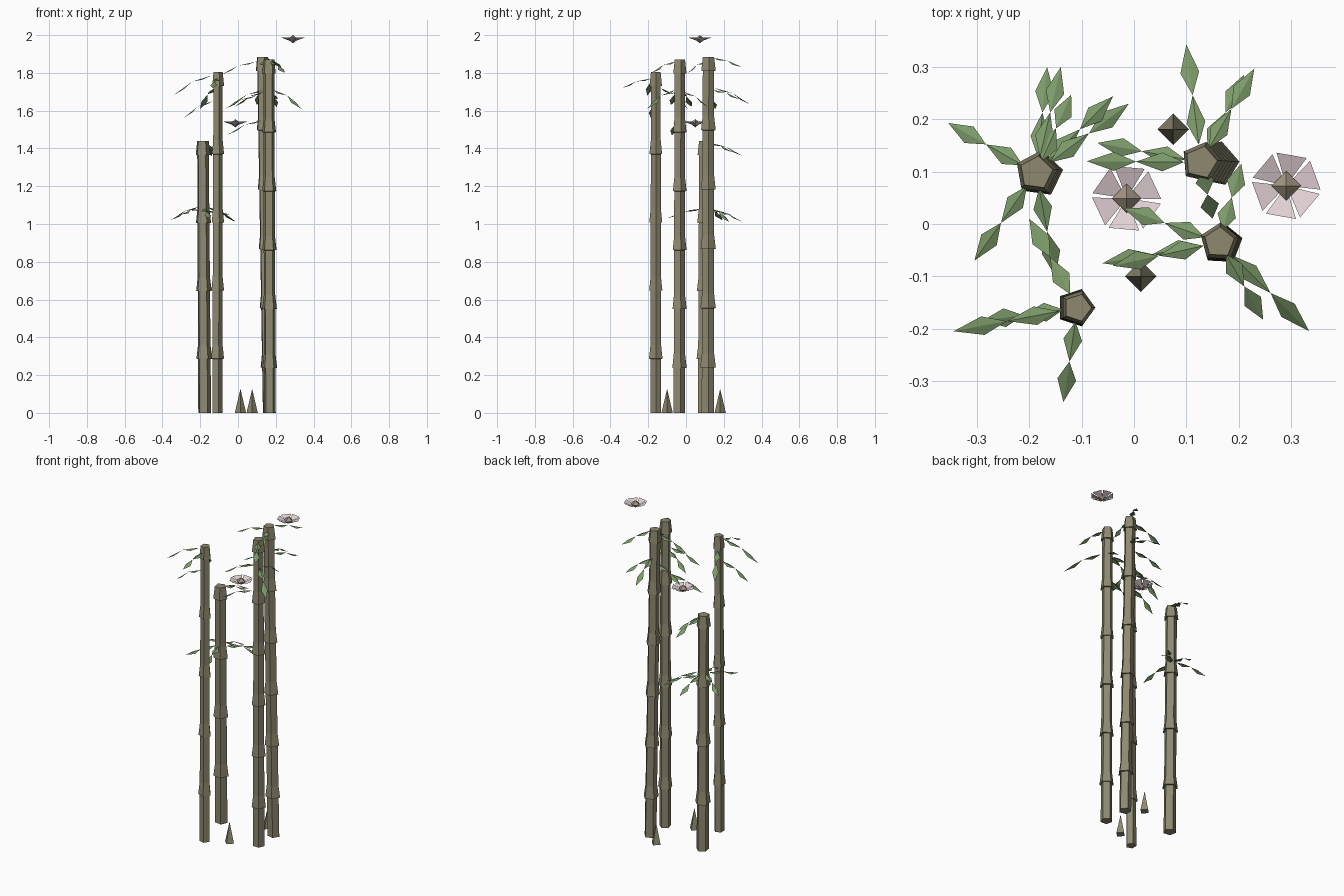
import bpy
from math import cos, sin, pi, radians
from mathutils import Vector

if "Cube" in bpy.data.objects:
    bpy.data.objects.remove(bpy.data.objects["Cube"])


def material(name, rgb):
    m = bpy.data.materials.new(name)
    m.diffuse_color = (*rgb, 1)
    m.use_nodes = True
    m.node_tree.nodes["Principled BSDF"].inputs["Base Color"].default_value = m.diffuse_color
    return m


CANE = material("cane", (0.27, 0.25, 0.16))
LEAF = material("leaf_green", (0.20, 0.32, 0.14))
PETAL = material("petal_pink", (0.78, 0.65, 0.68))
CORE = material("core_tan", (0.36, 0.30, 0.22))


def make(name, verts, faces, mat):
    me = bpy.data.meshes.new(name)
    me.from_pydata([tuple(v) for v in verts], [], faces)
    me.materials.append(mat)
    ob = bpy.data.objects.new(name, me)
    bpy.context.collection.objects.link(ob)
    return ob


def loft(name, rings, n, mat, rot=0.0):
    """Capped n-sided tube through rings of (x, y, z, radius)."""
    verts = [(x + r * cos(rot + 2 * pi * i / n), y + r * sin(rot + 2 * pi * i / n), z)
             for x, y, z, r in rings for i in range(n)]
    faces = [(k * n + i, k * n + (i + 1) % n, (k + 1) * n + (i + 1) % n, (k + 1) * n + i)
             for k in range(len(rings) - 1) for i in range(n)]
    last = (len(rings) - 1) * n
    faces += [tuple(reversed(range(n))), tuple(range(last, last + n))]
    return make(name, verts, faces, mat)


# Jointed cane: straight lengths with a flared collar at each node
def cane(name, base, top, height, nodes, radius, rot):
    step = height / nodes

    def ring(z, k):
        t = z / height
        return (base[0] + (top[0] - base[0]) * t, base[1] + (top[1] - base[1]) * t,
                z, radius * k * (1 - 0.1 * t))

    rings = [ring(0, 1)]
    for i in range(1, nodes + 1):
        z = i * step
        rings += [ring(z - 0.075, 1), ring(z - 0.074, 1.27), ring(z, 1.0)]
    loft(name, rings, 5, CANE, rot)


# Drooping spray: two folded diamond blades in a chain
def sprays(name, axis, tips):
    verts, faces = [], []

    def blade(a, b, width):
        side = (b - a).cross(Vector((0, 0, 1))).normalized() * width
        mid = a.lerp(b, 0.45) - Vector((0, 0, 0.006))
        n = len(verts)
        verts.extend([a, mid + side, b, mid - side])
        faces.extend([(n, n + 1, n + 2), (n, n + 2, n + 3)])

    for x, y, z0, z1 in tips:
        c = Vector((axis[0], axis[1], z0))
        tip = Vector((x, y, z1))
        root, mid = c.lerp(tip, 0.15), c.lerp(tip, 0.57)
        root.z, mid.z = z0, z0 + (z1 - z0) * 0.3
        blade(root, mid, 0.018)
        blade(mid, tip, 0.018)
    make(name, verts, faces, LEAF)


# name: base, top, height, node count, radius, rotation, leaf tips (x, y, start z, end z)
CANES = {
    "short_cane": ((-0.178, 0.095), (-0.187, 0.098), 1.44, 4, 0.036, 10, [
        (-0.355, 0.193, 1.09, 1.02), (-0.305, -0.07, 1.08, 1.05),
        (-0.166, 0.30, 1.08, 1.01), (-0.01, 0.23, 1.09, 1.01),
        (-0.15, -0.10, 1.08, 1.03), (-0.14, 0.30, 1.43, 1.36),
        (-0.12, 0.247, 1.43, 1.38), (-0.04, 0.244, 1.07, 1.05)]),
    "thin_cane": ((-0.112, -0.16), (-0.108, -0.16), 1.805, 5, 0.030, 0, [
        (-0.345, -0.205, 1.785, 1.68), (-0.29, -0.185, 1.65, 1.56),
        (-0.135, -0.34, 1.77, 1.72), (-0.20, 0.01, 1.72, 1.61)]),
    "tall_cane": ((0.162, 0.115), (0.128, 0.118), 1.885, 6, 0.035, 5, [
        (0.10, 0.343, 1.72, 1.63), (0.23, 0.297, 1.88, 1.83),
        (0.21, 0.285, 1.71, 1.66), (-0.09, 0.12, 1.86, 1.79),
        (-0.07, 0.155, 1.68, 1.61), (0.15, 0.01, 1.86, 1.80)]),
    "front_cane": ((0.168, -0.038), (0.163, -0.035), 1.872, 6, 0.033, 15, [
        (0.335, -0.205, 1.71, 1.61), (0.247, -0.183, 1.86, 1.80),
        (-0.06, -0.075, 1.55, 1.47), (-0.04, -0.08, 1.71, 1.63),
        (-0.02, 0.03, 1.70, 1.62), (0.205, 0.115, 1.70, 1.62)]),
}
for name, (base, top, h, nodes, r, rot, tips) in CANES.items():
    cane(name, base, top, h, nodes, r, radians(rot))
    sprays(name + "_leaves", top, tips)

# Young pointed shoots at the ground
for i, (x, y) in enumerate([(0.013, -0.10), (0.075, 0.181)]):
    loft(f"shoot_{i + 1}", [(x, y, 0, 0.03), (x, y, 0.125, 0.0005)], 4, CANE)


# Floating six-petal blossoms with an octahedral core
def blossom(name, x, y, z, rot):
    c = Vector((x, y, z - 0.016))
    verts, faces = [], []
    for i in range(6):
        a = rot + i * pi / 3
        n = len(verts)
        verts.append(c)
        for d in (-0.46, 0.46):
            verts.append(Vector((x + 0.066 * cos(a + d), y + 0.066 * sin(a + d), z + 0.008)))
        faces.append((n, n + 1, n + 2))
    make(name + "_petals", verts, faces, PETAL)
    loft(name + "_core", [(x, y, z - 0.023, 0.0005), (x, y, z - 0.002, 0.028),
                          (x, y, z + 0.02, 0.0005)], 4, CORE)


blossom("low_blossom", -0.014, 0.049, 1.535, radians(25))
blossom("high_blossom", 0.291, 0.073, 1.98, radians(20))
